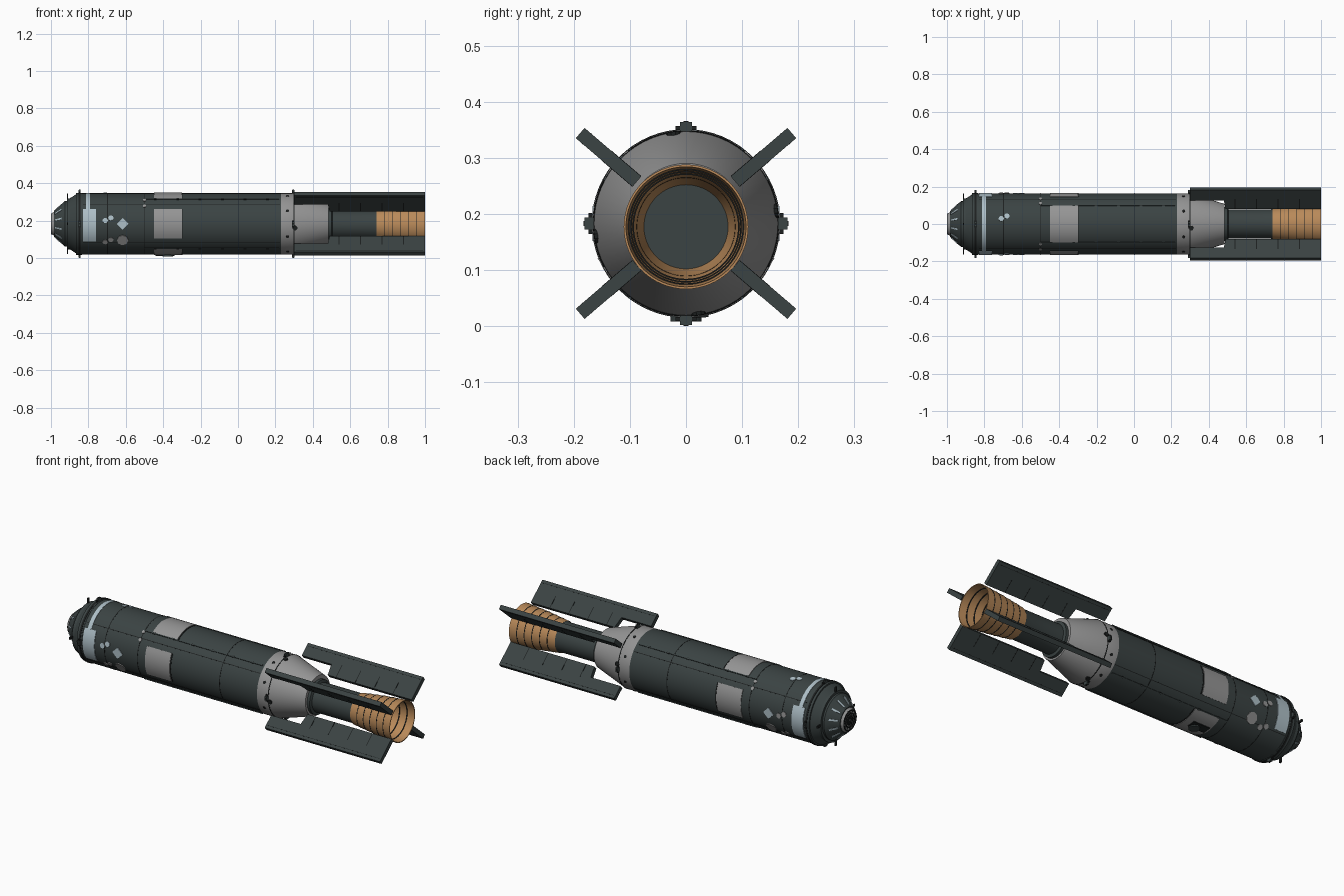
import bpy, bmesh, math
from mathutils import Matrix, Vector

cube = bpy.data.objects.get("Cube")
if cube:
    bpy.data.objects.remove(cube, do_unlink=True)

CZ, EZ, R = 0.183, 0.177, 0.164     # hull axis, engine axis, hull radius
made = []


def material(name, rgb):
    m = bpy.data.materials.new(name)
    m.use_nodes = True
    m.diffuse_color = (*rgb, 1)
    m.node_tree.nodes["Principled BSDF"].inputs["Base Color"].default_value = (*rgb, 1)
    return m


HULL = material("dark slate", (0.043, 0.056, 0.056))
BLACK = material("near black", (0.012, 0.014, 0.014))
GREY = material("mid grey", (0.30, 0.30, 0.30))
PALE = material("pale blue grey", (0.42, 0.52, 0.57))
COPPER = material("copper tan", (0.48, 0.25, 0.10))


def finish(bm, name, mat):
    bmesh.ops.recalc_face_normals(bm, faces=bm.faces)
    me = bpy.data.meshes.new(name)
    bm.to_mesh(me)
    bm.free()
    me.materials.append(mat)
    ob = bpy.data.objects.new(name, me)
    bpy.context.collection.objects.link(ob)
    made.append(ob)
    return ob


def at(x, r, deg, cz=CZ):
    """Point on a circle about the long axis: 0 is back, 90 top, 180 front."""
    a = math.radians(deg)
    return Vector((x, r * math.cos(a), cz + r * math.sin(a)))


def lathe(name, profile, mat, cz=CZ, n=64, loop=False):
    """Turn (x, radius) points about the long axis; capped, or a closed ring."""
    bm = bmesh.new()
    rings = [[bm.verts.new(at(x, r, 360 * i / n, cz)) for i in range(n)] for x, r in profile]
    pairs = list(zip(rings, rings[1:])) + ([(rings[-1], rings[0])] if loop else [])
    for p, q in pairs:
        for i in range(n):
            j = (i + 1) % n
            bm.faces.new((p[i], p[j], q[j], q[i]))
    if not loop:
        bm.faces.new(rings[0])
        bm.faces.new(rings[-1])
    return finish(bm, name, mat)


def band(name, x0, x1, r0, r1, mat, t=0.002, cz=CZ):
    s = 0.003
    return lathe(name, [(x0, r0 - s), (x0, r0 + t), (x1, r1 + t), (x1, r1 - s)], mat, cz, loop=True)


def panel(name, x0, x1, mid, half, mat, r0=R, r1=None, t=0.002, cz=CZ):
    """Curved plate hugging the hull, between two stations and angles."""
    r1 = r0 if r1 is None else r1
    bm = bmesh.new()
    n = max(1, round(half / 2.8))
    rows = []
    for i in range(n + 1):
        a = mid - half + 2 * half * i / n
        rows.append([bm.verts.new(at(x, r, a, cz)) for x, r in
                     ((x0, r0 - 0.003), (x0, r0 + t), (x1, r1 + t), (x1, r1 - 0.003))])
    for p, q in zip(rows, rows[1:]):
        for k in range(4):
            m = (k + 1) % 4
            bm.faces.new((p[k], p[m], q[m], q[k]))
    bm.faces.new(rows[0])
    bm.faces.new(rows[-1])
    return finish(bm, name, mat)


def frame(x, r, deg, cz=CZ):
    """Local axes at a hull point: X along the hull, Z outward."""
    out = at(0, 1, deg, 0)
    side = out.cross(Vector((1, 0, 0)))
    m = Matrix((Vector((1, 0, 0)), side, out)).transposed().to_4x4()
    m.translation = at(x, r, deg, cz)
    return m


def box(name, size, mat, x, r, deg):
    bm = bmesh.new()
    bmesh.ops.create_cube(bm, size=1)
    bm.transform(frame(x, r, deg) @ Matrix.Diagonal((*size, 1)))
    return finish(bm, name, mat)


def disc(name, radius, mat, x, deg, sides=16, depth=0.006, r=R):
    bm = bmesh.new()
    bmesh.ops.create_cone(bm, cap_ends=True, segments=sides, radius1=radius,
                          radius2=radius, depth=depth)
    bm.transform(frame(x, r, deg))
    return finish(bm, name, mat)


# Hull, nose cone and adapter
lathe("hull", [(-0.845, R), (0.23, R)], HULL)
lathe("nose_cone", [(-0.985, 0.068), (-0.925, 0.122), (-0.915, 0.122), (-0.915, 0.136),
                    (-0.90, 0.136), (-0.865, 0.158), (-0.865, 0.166), (-0.835, 0.166)], HULL)
lathe("adapter_cone", [(0.23, R), (0.30, R), (0.485, 0.107)], GREY)
band("nose_flange", -0.852, -0.842, 0.166, 0.166, BLACK)
for x in (-0.70, -0.50, 0.0):
    band("hull_seam", x, x + 0.004, R, R, BLACK, 0.0006)
band("adapter_seam", 0.296, 0.301, R, R, BLACK, 0.001)

# Docking face with concentric rings and spokes
lathe("docking_face", [(-0.996, 0.056), (-0.98, 0.066)], GREY)
for r in (0.018, 0.034, 0.05):
    lathe("docking_ring", [(-1.0, r), (-1.0, r + 0.006), (-0.99, r + 0.006), (-0.99, r)],
          BLACK, n=32, loop=True)
for i in range(12):
    box("docking_spoke", (0.006, 0.004, 0.05), BLACK, -0.995, 0.03, i * 30)
    panel("nose_strut", -0.978, -0.943, i * 30 + 15, 2.6, PALE, 0.074, 0.106, 0.004)

# Pale ring over the top with wide side patches
panel("pale_ring", -0.812, -0.79, 90, 62, PALE)
for a in (180, 0):
    panel("pale_side_patch", -0.828, -0.758, a - (3 if a == 0 else -3), 31, PALE, t=0.003)

# Grey radiator patches on four sides
for a, half in ((0, 28), (180, 28), (90, 37), (270, 37)):
    panel("radiator_patch", -0.45, -0.30, a, half, GREY, t=0.003)
    panel("radiator_seam", -0.298, -0.293, a, half, BLACK, t=0.002)

# Long seams and raised conduits along the hull
for a in (38, 142, 218, 322):
    panel("long_seam", -0.83, 0.225, a, 0.6, BLACK, t=0.001)
for a in (53, 127, 233, 307):
    panel("long_conduit", -0.50, 0.22, a, 0.9, HULL, t=0.004)
    for k in range(6):
        panel("conduit_clip", -0.45 + k * 0.12, -0.435 + k * 0.12, a, 1.5, BLACK, t=0.004)

# Small round ports and faceted windows
for a in (180, 212, 0, 328):
    disc("hex_window", 0.031, PALE if a in (180, 0) else GREY, -0.617, a, 4 if a in (180, 0) else 8, 0.005)
for x, da in ((-0.71, 0), (-0.68, -5)):
    for a in (174, 216, 80, 6, 324):
        disc("round_port", 0.014, PALE if a in (174, 80) else GREY, x, a + da)
for a in (145, 130, 48, 35):
    disc("small_port", 0.009, GREY, -0.50, a, 12)

# Thruster clusters at both ends of the hull
for x in (-0.847, 0.295):
    for a in range(0, 360, 90):
        box("thruster_block", (0.012, 0.022, 0.018), HULL, x, 0.172, a)
        box("thruster_arm", (0.010, 0.038, 0.007), BLACK, x, 0.170, a)
        box("thruster_tip", (0.008, 0.009, 0.010), BLACK, x, 0.178, a)
for a in range(0, 360, 90):
    box("nose_antenna", (0.007, 0.012, 0.03), BLACK, -0.912, 0.147, a + 0)
    for da in (-25, 25):
        disc("adapter_port", 0.008, BLACK, 0.265, a + da, 10, 0.004)
    disc("adapter_vent", 0.013, BLACK, 0.305, a + 8, 10, 0.008, 0.161)

# Belly antenna
disc("belly_antenna", 0.028, HULL, -0.375, 270, 20, 0.014, 0.168)
box("belly_box", (0.10, 0.045, 0.008), BLACK, -0.39, 0.166, 276)

# Engine body and bell nozzle
lathe("engine_body", [(0.47, 0.092), (0.50, 0.092), (0.505, 0.078), (0.73, 0.078),
                      (0.745, 0.082)], HULL, EZ)
lathe("engine_bell", [(0.74, 0.083), (0.87, 0.099), (1.0, 0.111),
                      (1.0, 0.107), (0.87, 0.095), (0.75, 0.074)], COPPER, EZ, loop=True)
lathe("engine_throat", [(0.752, 0.075), (0.757, 0.075)], HULL, EZ)


def bell_radius(x):
    return 0.083 + (x - 0.74) * 0.123 if x < 0.87 else 0.099 + (x - 0.87) * 0.0923


for k in range(5):
    x = 0.782 + k * 0.043
    r = bell_radius(x)
    band("bell_rib", x, x + 0.004, r, r, BLACK, 0.0012, EZ)
    lathe("bell_inner_rib", [(x, r - 0.002), (x + 0.005, r - 0.002), (x + 0.005, r - 0.006),
                             (x, r - 0.006)], BLACK, EZ, loop=True)

# Four stepped radial fins with panel grooves
FIN_T = 0.024
outline = [(0.30, 0.175), (0.48, 0.175), (0.49, 0.115), (1.0, 0.115), (1.0, 0.248), (0.30, 0.248)]
for a in (40.5, 139.5, 220.5, 319.5):
    turn = frame(0, 0, a)
    bm = bmesh.new()
    face = bm.faces.new([bm.verts.new((x, -FIN_T / 2, r)) for x, r in outline])
    ext = bmesh.ops.extrude_face_region(bm, geom=[face])
    bmesh.ops.translate(bm, vec=(0, FIN_T, 0),
                        verts=[v for v in ext["geom"] if isinstance(v, bmesh.types.BMVert)])
    bm.transform(turn)
    finish(bm, "fin", HULL)
    for k in range(4):
        box("fin_groove", (0.004, FIN_T + 0.001, 0.07), BLACK, 0.54 + k * 0.115, 0.151, a)
    box("fin_long_groove", (0.68, FIN_T + 0.001, 0.002), BLACK, 0.65, 0.232, a)

# Smooth shading with sharp edges kept
bpy.ops.object.select_all(action="DESELECT")
for ob in made:
    ob.select_set(True)
bpy.context.view_layer.objects.active = made[0]
bpy.ops.object.shade_smooth_by_angle(angle=math.radians(30))
